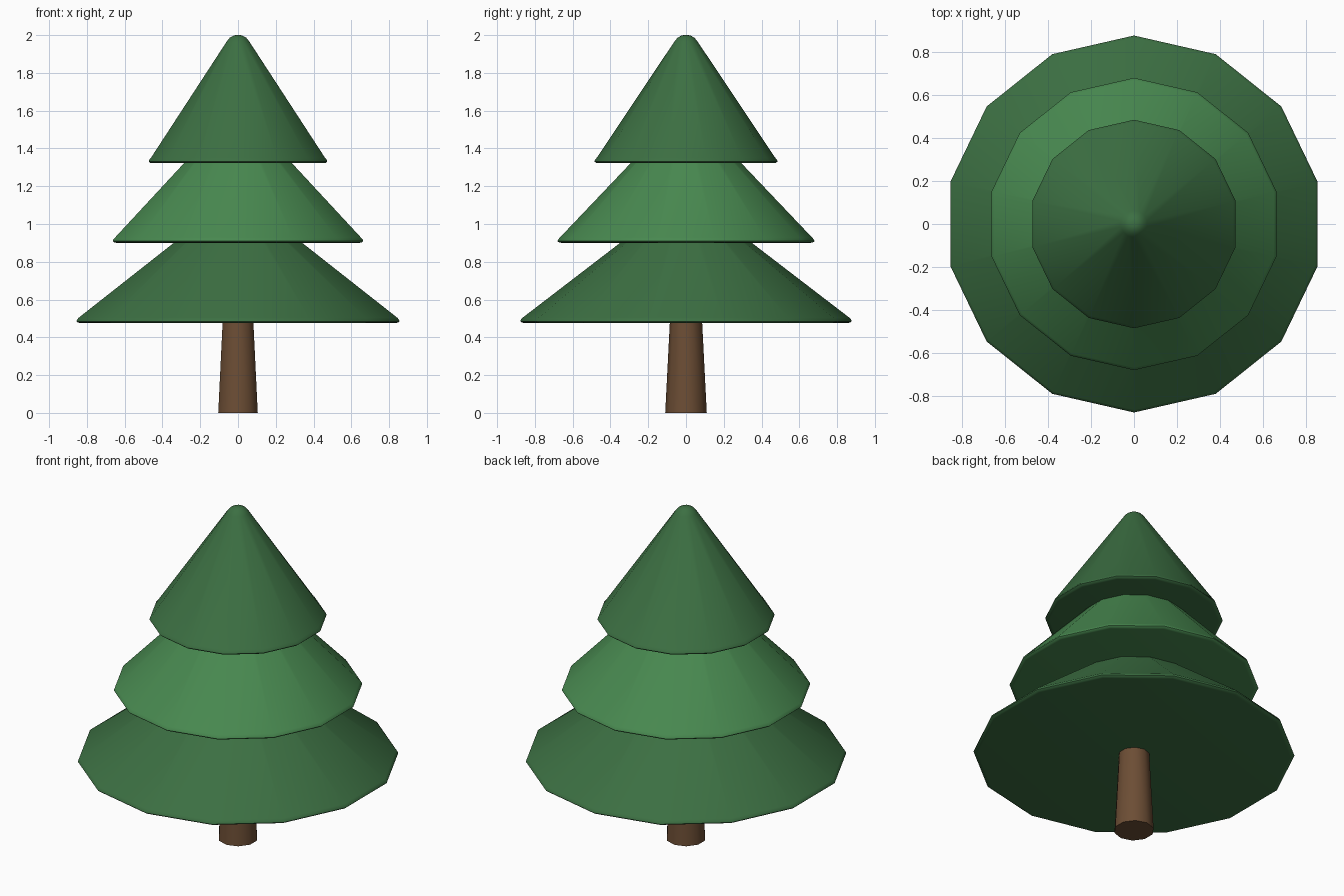
import bpy, bmesh, math

if "Cube" in bpy.data.objects:
    bpy.data.objects.remove(bpy.data.objects["Cube"])

def material(name, rgb):
    m = bpy.data.materials.new(name)
    m.diffuse_color = (*rgb, 1)
    m.use_nodes = True
    m.node_tree.nodes["Principled BSDF"].inputs["Base Color"].default_value = m.diffuse_color
    return m

def lathe(name, profile, sides, mat):
    """Closed turned solid; first corner of every ring points to +y."""
    bm = bmesh.new()
    rings = []
    for r, z in profile:
        rings.append([bm.verts.new((r * math.sin(2 * math.pi * i / sides),
                                    r * math.cos(2 * math.pi * i / sides), z))
                      for i in range(sides)])
    for a, b in zip(rings, rings[1:]):
        for i in range(sides):
            j = (i + 1) % sides
            bm.faces.new((a[i], a[j], b[j], b[i]))
    bm.faces.new(rings[0])
    bm.faces.new(rings[-1])
    bmesh.ops.recalc_face_normals(bm, faces=bm.faces)
    me = bpy.data.meshes.new(name)
    bm.to_mesh(me)
    bm.free()
    me.materials.append(mat)
    ob = bpy.data.objects.new(name, me)
    bpy.context.collection.objects.link(ob)
    bpy.ops.object.select_all(action='DESELECT')
    ob.select_set(True)
    bpy.context.view_layer.objects.active = ob
    bpy.ops.object.shade_smooth_by_angle(angle=math.radians(40))
    return ob

bark = material("bark", (0.15, 0.075, 0.035))
dark = material("dark_needles", (0.045, 0.16, 0.055))
light = material("light_needles", (0.065, 0.25, 0.08))

# Tapered trunk
lathe("trunk", [(0.11, 0), (0.083, 0.53)], 10, bark)

# Branch tiers: softened rim below, rounded tip above
def tier(name, r, z, top, mat):
    lathe(name, [(r - 0.023, z), (r - 0.008, z + 0.002), (r, z + 0.009),
                 (r - 0.003, z + 0.018), (r - 0.012, z + 0.028),
                 (0.062, top - 0.035), (0.045, top - 0.014),
                 (0.025, top - 0.003), (0.012, top)], 14, mat)

tier("lower_branches", 0.877, 0.476, 1.155, dark)
tier("middle_branches", 0.68, 0.90, 1.60, light)
tier("upper_branches", 0.485, 1.322, 2.0, dark)
